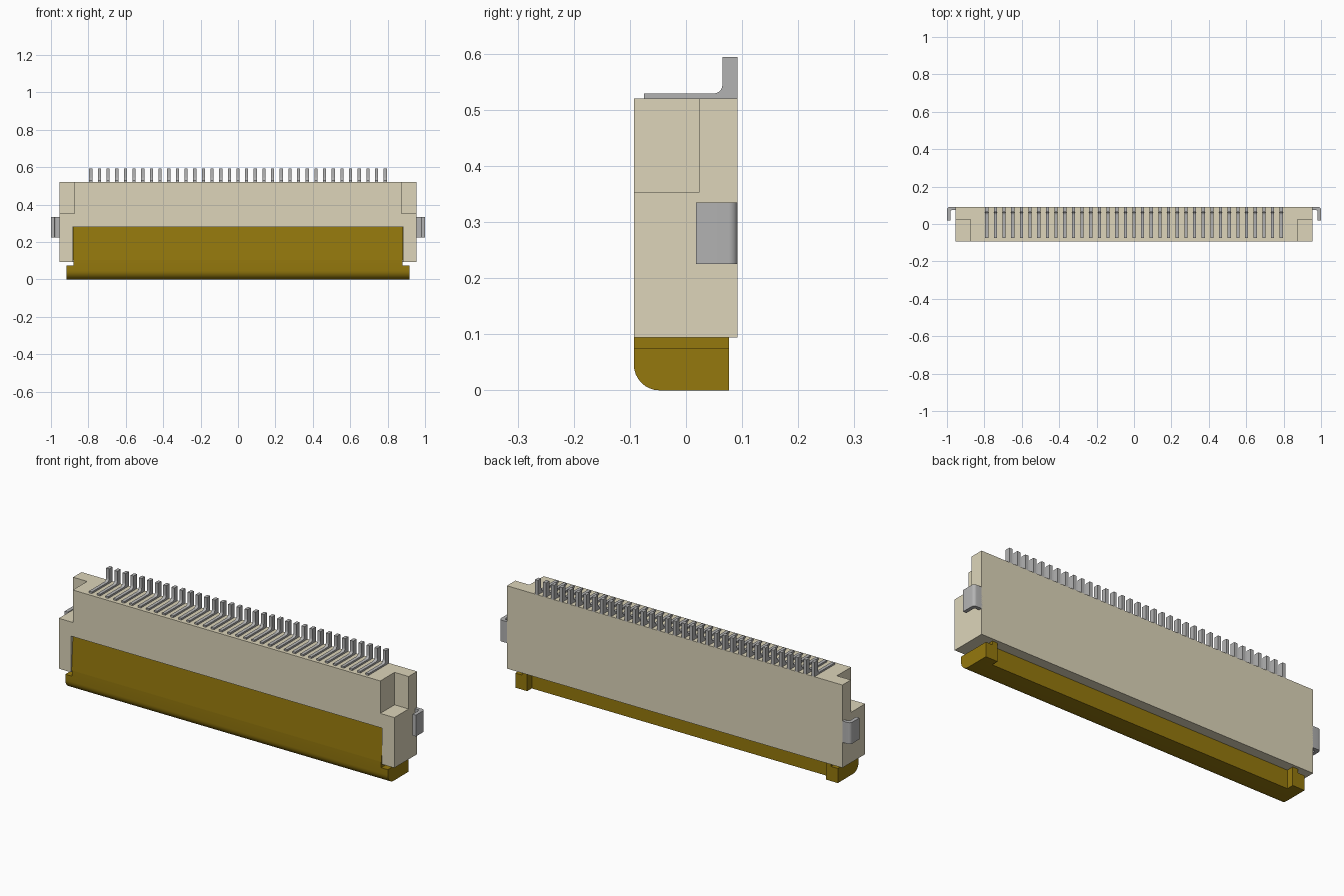
import bpy, bmesh, math
from mathutils import Matrix

if "Cube" in bpy.data.objects:
    bpy.data.objects.remove(bpy.data.objects["Cube"])


def material(name, colour):
    m = bpy.data.materials.new(name)
    m.diffuse_color = colour
    m.use_nodes = True
    m.node_tree.nodes["Principled BSDF"].inputs["Base Color"].default_value = m.diffuse_color
    return m


def arc(cx, cy, r, a0, a1, n=8):
    return [(cx + r * math.cos(math.radians(a0 + (a1 - a0) * i / n)),
             cy + r * math.sin(math.radians(a0 + (a1 - a0) * i / n))) for i in range(n + 1)]


def prism(bm, pts, lo, hi, axis):
    """Extrude a 2D profile: (y,z) points along 'x', (x,y) points along 'z', (x,z) points along 'y'."""
    place = {'x': lambda p, h: (h, p[0], p[1]),
             'y': lambda p, h: (p[0], h, p[1]),
             'z': lambda p, h: (p[0], p[1], h)}[axis]
    a = [bm.verts.new(place(p, lo)) for p in pts]
    b = [bm.verts.new(place(p, hi)) for p in pts]
    faces = [bm.faces.new(a), bm.faces.new(b[::-1])]
    for i in range(len(pts)):
        j = (i + 1) % len(pts)
        faces.append(bm.faces.new((a[j], a[i], b[i], b[j])))
    bmesh.ops.recalc_face_normals(bm, faces=faces)


def box(bm, x0, x1, y0, y1, z0, z1):
    prism(bm, [(x0, y0), (x1, y0), (x1, y1), (x0, y1)], z0, z1, 'z')


def finish(name, bm, mat=None, smooth=False):
    me = bpy.data.meshes.new(name)
    bm.to_mesh(me)
    bm.free()
    ob = bpy.data.objects.new(name, me)
    bpy.context.collection.objects.link(ob)
    if mat:
        me.materials.append(mat)
    if smooth:
        bpy.ops.object.select_all(action='DESELECT')
        ob.select_set(True)
        bpy.context.view_layer.objects.active = ob
        bpy.ops.object.shade_smooth_by_angle(angle=math.radians(25))
    return ob


cream = material("cream_plastic", (0.723, 0.665, 0.491, 1))
gold = material("amber_plastic", (0.30, 0.19, 0.004, 1))
metal = material("tin", (0.45, 0.45, 0.45, 1))

# housing: block minus the front slot and the two upper front corners
bm = bmesh.new()
box(bm, -0.955, 0.955, -0.093, 0.092, 0.094, 0.52)
housing = finish("housing", bm, cream)
bm = bmesh.new()
box(bm, -0.885, 0.885, -0.2, 0.04, 0.0, 0.28)
for s in (-1, 1):
    x0, x1 = sorted((s * 0.875, s * 1.1))
    box(bm, x0, x1, -0.2, 0.023, 0.353, 0.7)
cutter = finish("housing_cutter", bm)
cutter.hide_render = True
cutter.hide_set(True)
mod = housing.modifiers.new("cuts", 'BOOLEAN')
mod.operation, mod.solver, mod.object = 'DIFFERENCE', 'EXACT', cutter

# locking bar: rounded lower front edge, slightly leaning face filling the slot
bm = bmesh.new()
low = arc(-0.047, 0.046, 0.046, 180, 270)
prism(bm, low + [(0.04, 0), (0.04, 0.105), (-0.093, 0.105)], -0.88, 0.88, 'x')
prism(bm, [(-0.093, 0.105), (0.04, 0.105), (0.04, 0.28), (-0.082, 0.28)], -0.882, 0.882, 'x')
for s in (-1, 1):
    # end ears and the raised pads behind them
    prism(bm, low + [(0.077, 0), (0.077, 0.075), (-0.093, 0.075)], s * 0.85, s * 0.918, 'x')
    x0, x1 = sorted((s * 0.85, s * 0.88))
    box(bm, x0, x1, 0.03, 0.077, 0.074, 0.094)
finish("locking_bar", bm, gold, True)

# row of bent terminals along the top
bm = bmesh.new()
profile = ([(-0.075, 0.518), (0.092, 0.518), (0.092, 0.594), (0.065, 0.594)]
           + arc(0.049, 0.545, 0.016, 0, -90, 5) + [(-0.075, 0.529)])
for i in range(35):
    x = (i - 17) * 0.0463
    prism(bm, profile, x - 0.0085, x + 0.0085, 'x')
finish("terminals", bm, metal, True)

# bent solder tabs on both ends
tab = ([(0.95, 0.074), (0.973, 0.074)] + arc(0.973, 0.066, 0.008, 90, 0, 4)
       + [(0.981, 0.018), (1.0, 0.018)] + arc(0.984, 0.076, 0.016, 0, 90, 6) + [(0.95, 0.092)])
for side, s in (("left", -1), ("right", 1)):
    bm = bmesh.new()
    prism(bm, [(s * x, y) for x, y in tab], 0.225, 0.335, 'z')
    finish("solder_tab_" + side, bm, metal, True)
